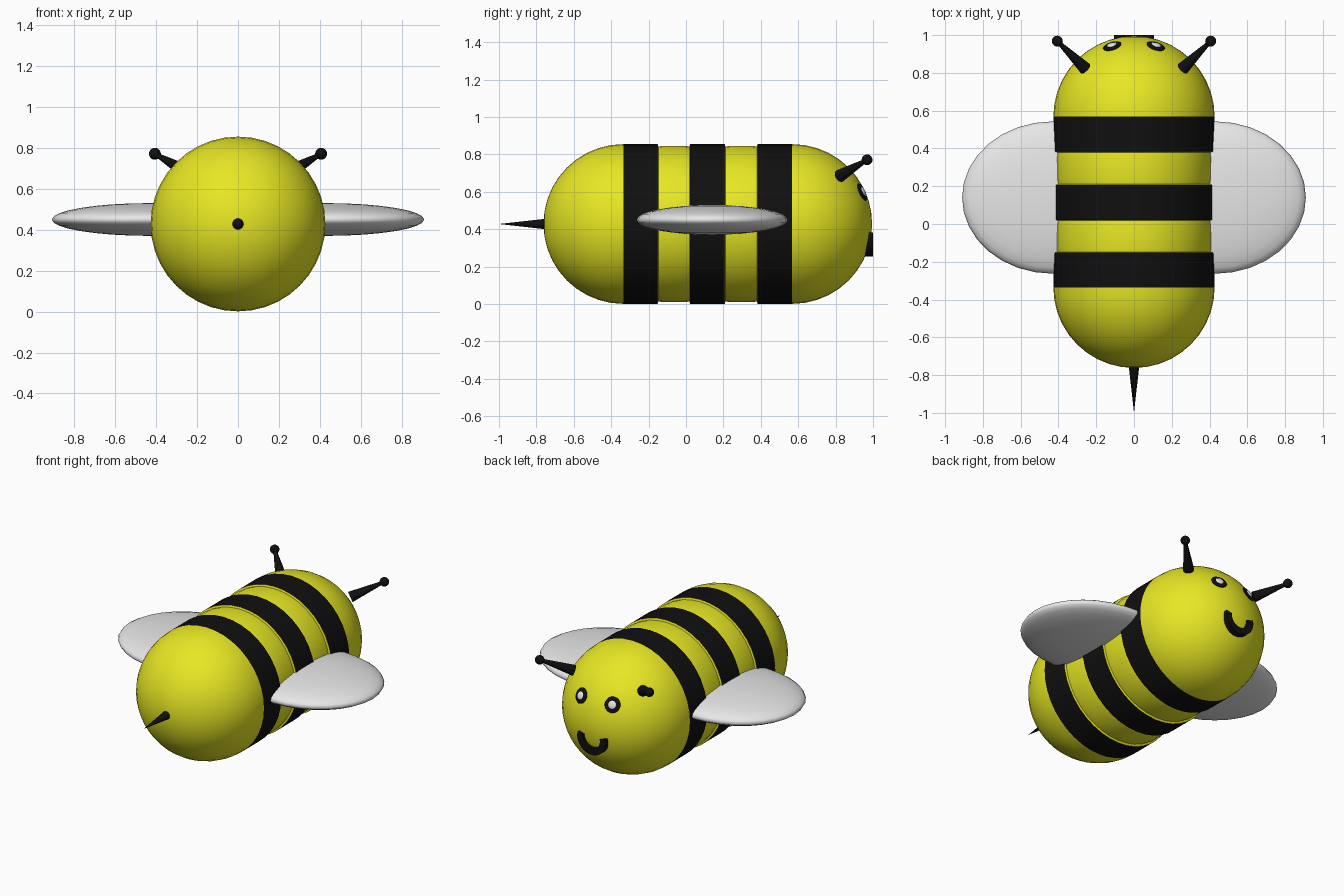
import bpy, bmesh, math
from mathutils import Vector, Matrix

if "Cube" in bpy.data.objects:
    bpy.data.objects.remove(bpy.data.objects["Cube"])


def material(name, rgb):
    m = bpy.data.materials.new(name)
    m.diffuse_color = (*rgb, 1)
    m.use_nodes = True
    m.node_tree.nodes["Principled BSDF"].inputs["Base Color"].default_value = m.diffuse_color
    return m


YELLOW = material("yellow", (0.8, 0.8, 0.018))
BLACK = material("black", (0.005, 0.005, 0.005))
WHITE = material("light grey", (0.8, 0.8, 0.8))

R, CZ = 0.427, 0.428          # body radius and axis height
BACK, FRONT = -0.335, 0.568   # where the round ends begin
STRIPES = [(-0.335, -0.152), (0.022, 0.207), (0.383, 0.568)]


def finish(name, bm, mats, angle=40):
    bmesh.ops.recalc_face_normals(bm, faces=bm.faces)
    me = bpy.data.meshes.new(name)
    bm.to_mesh(me)
    bm.free()
    for m in mats:
        me.materials.append(m)
    ob = bpy.data.objects.new(name, me)
    bpy.context.collection.objects.link(ob)
    bpy.ops.object.select_all(action='DESELECT')
    ob.select_set(True)
    bpy.context.view_layer.objects.active = ob
    bpy.ops.object.shade_smooth_by_angle(angle=math.radians(angle))
    return ob


def ellipsoid(name, centre, radii, mat, normal=(0, 0, 1), seg=32):
    bm = bmesh.new()
    rot = Vector(normal).to_track_quat('Z', 'Y').to_matrix().to_4x4()
    bmesh.ops.create_uvsphere(bm, u_segments=seg, v_segments=seg // 2, radius=1,
                              matrix=Matrix.Translation(centre) @ rot @ Matrix.Diagonal((*radii, 1)))
    return finish(name, bm, [mat], 80)


def cone(name, a, b, ra, rb, mat):
    a, b = Vector(a), Vector(b)
    bm = bmesh.new()
    rot = (b - a).to_track_quat('Z', 'Y').to_matrix().to_4x4()
    bmesh.ops.create_cone(bm, cap_ends=True, segments=24, radius1=ra, radius2=rb, depth=(b - a).length,
                          matrix=Matrix.Translation((a + b) / 2) @ rot)
    return finish(name, bm, [mat])


# Body: lathed capsule with shallow yellow grooves between black stripes
N = 10
profile = [(BACK - R * math.cos(i * math.pi / 2 / N), R * math.sin(i * math.pi / 2 / N)) for i in range(N + 1)]
for i, (a, b) in enumerate(STRIPES):
    profile += [(a, R), (b, R)] if i else [(b, R)]
    if i < 2:
        c = STRIPES[i + 1][0]
        profile += [(b + 0.004, 0.414), (b + 0.03, 0.418), (c - 0.03, 0.418), (c - 0.004, 0.414)]
profile += [(FRONT + R * math.sin(i * math.pi / 2 / N), R * math.cos(i * math.pi / 2 / N)) for i in range(1, N + 1)]
bm = bmesh.new()
verts = [bm.verts.new((0, y, CZ + r)) for y, r in profile]
edges = [bm.edges.new(p) for p in zip(verts, verts[1:])]
bmesh.ops.spin(bm, geom=verts + edges, cent=(0, 0, CZ), axis=(0, 1, 0), angle=2 * math.pi, steps=40)
bmesh.ops.remove_doubles(bm, verts=bm.verts, dist=0.0005)
for f in bm.faces:
    y = f.calc_center_median().y
    f.material_index = int(any(a < y < b for a, b in STRIPES))
finish("body", bm, [YELLOW, BLACK], 60)

# Stinger
cone("stinger", (0, -0.74, CZ), (0, -1.0, CZ), 0.029, 0, BLACK)

# Mirrored wings, antennae and eyes
head = Vector((0, FRONT, CZ))
for s, side in ((-1, "left"), (1, "right")):
    ellipsoid(side + "_wing", (s * 0.43, 0.14, 0.45), (0.48, 0.403, 0.08), WHITE)
    tip = (s * 0.406, 0.968, 0.771)
    cone(side + "_antenna", (s * 0.257, 0.822, 0.685), tip, 0.034, 0.009, BLACK)
    ellipsoid(side + "_antenna_tip", tip, (0.029,) * 3, BLACK, seg=20)
    d = Vector((s * 0.115, 0.372, 0.17)).normalized()
    ellipsoid(side + "_eye", head + d * R, (0.05, 0.05, 0.01), BLACK, d, 24)
    ellipsoid(side + "_eye_glint", head + d * (R + 0.006), (0.027, 0.027, 0.009), WHITE, d, 20)

# Smile: extruded arc on the face
bm = bmesh.new()
rings = []
STEPS = 24
for i in range(STEPS + 1):
    t = math.radians(-192 + 204 * i / STEPS)
    rings.append([bm.verts.new((r * math.cos(t), y, 0.361 + r * math.sin(t)))
                  for r, y in ((0.062, 0.94), (0.106, 0.94), (0.106, 1.0), (0.062, 1.0))])
for p, q in zip(rings, rings[1:]):
    for k in range(4):
        bm.faces.new((p[k], p[(k + 1) % 4], q[(k + 1) % 4], q[k]))
bm.faces.new(rings[0])
bm.faces.new(rings[-1])
finish("smile", bm, [BLACK])
